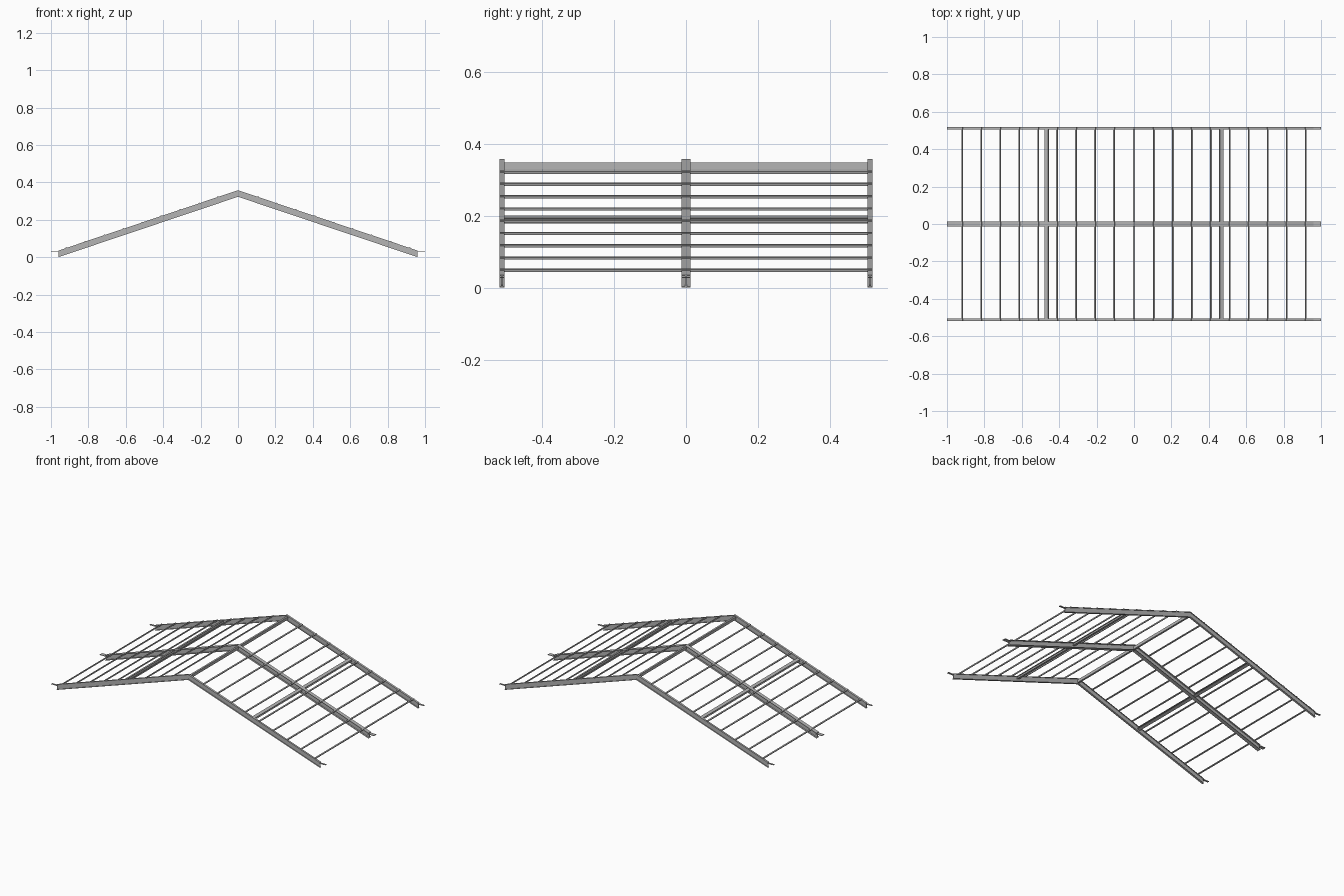
import bpy, bmesh, math

cube = bpy.data.objects.get("Cube")
if cube:
    bpy.data.objects.remove(cube, do_unlink=True)

APEX, SLOPE, REACH, DEPTH = 0.358, 0.336, 0.96, 0.035
HALF_Y, END_W, MID_W, WALL = 0.518, 0.013, 0.025, 0.003
PITCH = math.atan(SLOPE)

steel = bpy.data.materials.new("galvanised grey")
steel.use_nodes = True
GREY = (0.46, 0.46, 0.46, 1)
steel.diffuse_color = GREY
steel.node_tree.nodes["Principled BSDF"].inputs["Base Color"].default_value = GREY


def roof_z(x):
    return APEX - SLOPE * abs(x)


def build(name, prisms):
    """Make one object from (xz outline, y start, y end) prisms."""
    bm = bmesh.new()
    for outline, y0, y1 in prisms:
        face = bm.faces.new([bm.verts.new((x, y0, z)) for x, z in outline])
        ext = bmesh.ops.extrude_face_region(bm, geom=[face])
        moved = [g for g in ext["geom"] if isinstance(g, bmesh.types.BMVert)]
        bmesh.ops.translate(bm, verts=moved, vec=(0, y1 - y0, 0))
    bmesh.ops.recalc_face_normals(bm, faces=bm.faces[:])
    mesh = bpy.data.meshes.new(name)
    bm.to_mesh(mesh)
    bm.free()
    mesh.materials.append(steel)
    obj = bpy.data.objects.new(name, mesh)
    bpy.context.collection.objects.link(obj)


def gable(top, bottom):
    """Bent strip following both roof slopes, between two drops."""
    xs = (-REACH, 0, REACH)
    return ([(x, roof_z(x) - top) for x in xs]
            + [(x, roof_z(x) - bottom) for x in reversed(xs)])


def box(x0, x1, z0, z1):
    return [(x0, z0), (x1, z0), (x1, z1), (x0, z1)]


def tilted(x, along, top, bottom):
    """Rectangle lying in the roof slope at x, measured square to it."""
    s = 1 if x > 0 else -1
    c, n = math.cos(PITCH), math.sin(PITCH)
    corners = [(-along / 2, -top), (along / 2, -top),
               (along / 2, -bottom), (-along / 2, -bottom)]
    return [(x + s * (u * c + v * n), roof_z(x) - u * n + v * c) for u, v in corners]


# Rafters: flanged steel sections with short flat eave tabs
def rafter(name, y, width, web):
    y0, y1 = y - width / 2, y + width / 2
    prisms = [(gable(0, WALL), y0, y1),
              (gable(DEPTH - WALL, DEPTH), y0, y1),
              (gable(WALL, DEPTH - WALL), y - web / 2, y + web / 2)]
    for s in (-1, 1):
        prisms.append((box(s * (REACH - 0.005), s, 0.027, 0.030), y0, y1))
    build(name, prisms)


END_Y = HALF_Y - END_W / 2
rafter("front_rafter", -END_Y, END_W, WALL)
rafter("back_rafter", END_Y, END_W, WALL)
rafter("middle_rafter", 0, MID_W, 2 * WALL)

# Ridge beam
build("ridge_beam", [(box(-0.006, 0.006, 0.329, 0.348), -END_Y, END_Y)])

for s, side in ((-1, "right"), (1, "left")):
    # Light purlins, let into the rafter tops
    for i in range(1, 10):
        build(f"{side}_purlin_{i}",
              [(tilted(s * (0.005 + 0.1015 * i), 0.008, -0.003, 0.004), -HALF_Y, HALF_Y)])
    # Heavier flanged beam halfway down the slope
    x = s * 0.469
    build(f"{side}_mid_beam", [(tilted(x, 0.02, 0.003, 0.006), -END_Y, END_Y),
                               (tilted(x, 0.02, 0.016, 0.019), -END_Y, END_Y),
                               (tilted(x, 0.005, 0.006, 0.016), -END_Y, END_Y)])
